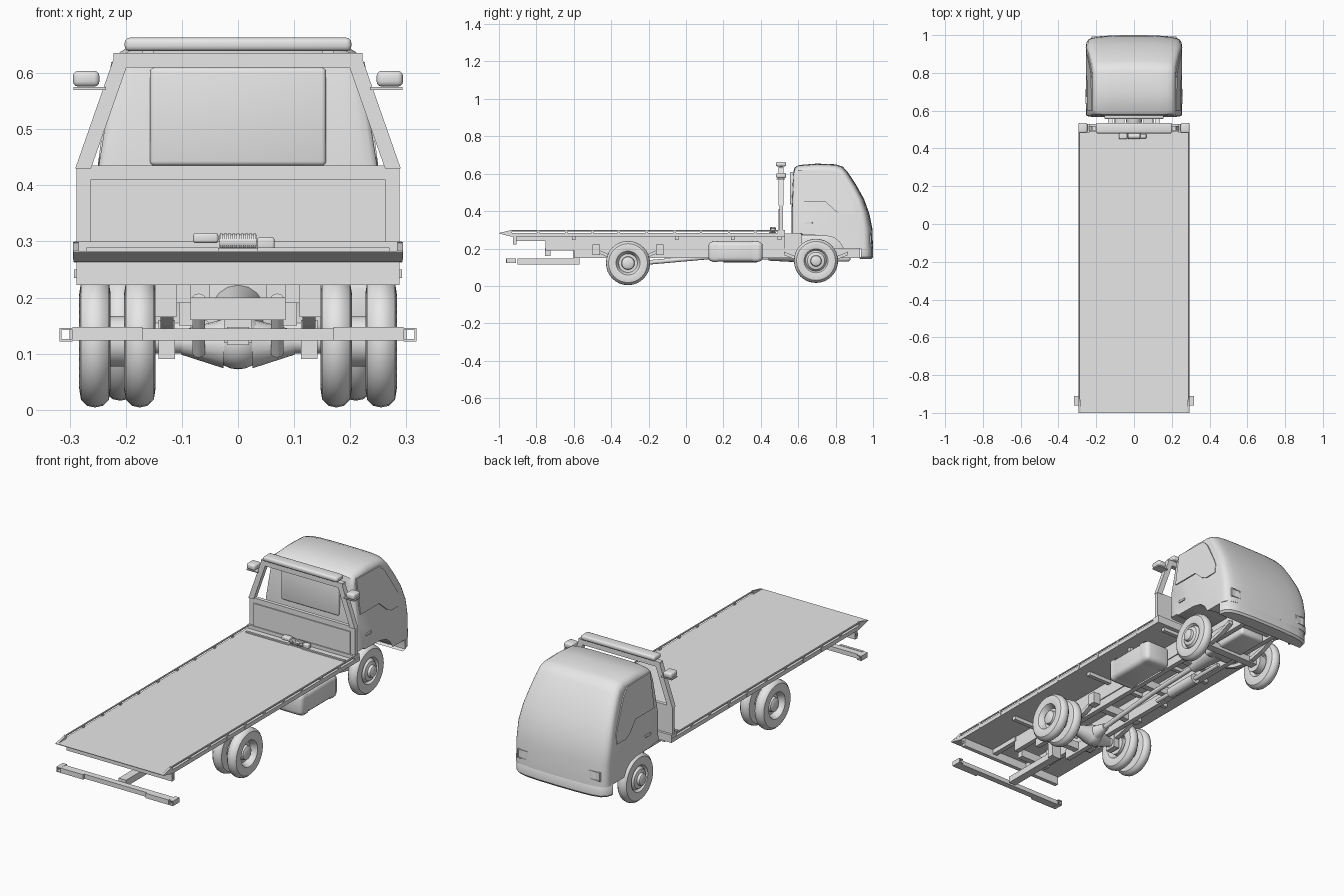
import bpy, bmesh, math
from mathutils import Vector

cube = bpy.data.objects.get("Cube")
if cube:
    bpy.data.objects.remove(cube, do_unlink=True)

grey = bpy.data.materials.new("plain grey")
grey.use_nodes = True
grey.diffuse_color = (0.8, 0.8, 0.8, 1)
grey.node_tree.nodes["Principled BSDF"].inputs["Base Color"].default_value = (0.8, 0.8, 0.8, 1)


def finish(name, bm, smooth=0):
    bmesh.ops.recalc_face_normals(bm, faces=bm.faces)
    me = bpy.data.meshes.new(name)
    bm.to_mesh(me)
    bm.free()
    ob = bpy.data.objects.new(name, me)
    bpy.context.collection.objects.link(ob)
    me.materials.append(grey)
    if smooth:
        bpy.ops.object.select_all(action='DESELECT')
        ob.select_set(True)
        bpy.context.view_layer.objects.active = ob
        bpy.ops.object.shade_smooth_by_angle(angle=math.radians(smooth))
    return ob


def box(name, x0, x1, y0, y1, z0, z1, bevel=0, seg=3):
    bm = bmesh.new()
    bmesh.ops.create_cube(bm, size=1)
    for v in bm.verts:
        v.co = ((x0 + x1) / 2 + v.co.x * (x1 - x0), (y0 + y1) / 2 + v.co.y * (y1 - y0),
                (z0 + z1) / 2 + v.co.z * (z1 - z0))
    if bevel:
        bmesh.ops.bevel(bm, geom=bm.edges[:], offset=bevel, segments=seg, profile=0.5, affect='EDGES')
    return finish(name, bm, 40 if bevel else 0)


def pair(name, x0, x1, *rest, **kw):
    for s, side in ((1, "left"), (-1, "right")):
        a, b = sorted((s * x0, s * x1))
        box(f"{side}_{name}", a, b, *rest, **kw)


def rod(name, a, b, r, n=16, r2=None):
    a, b = Vector(a), Vector(b)
    bm = bmesh.new()
    bmesh.ops.create_cone(bm, cap_ends=True, segments=n, radius1=r, radius2=r if r2 is None else r2,
                          depth=(b - a).length)
    q = (b - a).to_track_quat('Z', 'Y')
    for v in bm.verts:
        v.co = q @ v.co + (a + b) / 2
    return finish(name, bm, 40)


def loft(name, rings, smooth=0):
    """Closed skin through rings of equal point count, capped at both ends."""
    bm = bmesh.new()
    vs = [[bm.verts.new(p) for p in ring] for ring in rings]
    n = len(vs[0])
    for a, b in zip(vs, vs[1:]):
        for i in range(n):
            bm.faces.new((a[i], a[(i + 1) % n], b[(i + 1) % n], b[i]))
    bm.faces.new(vs[0])
    bm.faces.new(vs[-1])
    return finish(name, bm, smooth)


def lathe(name, profile, cx, cy, cz, side, n=32):
    """Spin (radius, outward offset) points about an axis along x."""
    bm = bmesh.new()
    vs = [bm.verts.new((cx + side * o, cy, cz + r)) for r, o in profile]
    es = [bm.edges.new(p) for p in zip(vs, vs[1:])]
    bmesh.ops.spin(bm, geom=vs + es, cent=(cx, cy, cz), axis=(1, 0, 0), angle=math.tau, steps=n)
    bmesh.ops.remove_doubles(bm, verts=bm.verts, dist=1e-5)
    return finish(name, bm, 35)


# Deck with a wedge-shaped tail
tail = [(-1, .283), (.53, .283), (.53, .263), (-.93, .263), (-1, .28)]
loft("deck", [[(x, y, z) for y, z in tail] for x in (-.293, .293)])
for s, side in ((1, "left"), (-1, "right")):
    rod(side + "_deck_rail", (s * .289, -.94, .295), (s * .289, .49, .295), .004, 8)
    loft(side + "_rail_tip", [[(s * x, -1, .283), (s * x, -.93, .283), (s * x, -.93, .299)] for x in (.283, .294)])
    for i, y in enumerate((.37, .23, .08, -.06, -.21, -.36, -.5, -.64, -.79)):
        box(f"{side}_rail_post_{i}", s * .29 - .004, s * .29 + .004, y - .006, y + .006, .268, .295)
pair("deck_ledge", .035, .27, .445, .455, .283, .289)

# Tail cross-member and underframe
box("tail_crossbeam", -.288, .288, -.925, -.905, .222, .263)
pair("crossbeam_lamp", .28, .292, -.92, -.91, .235, .25)
pair("tail_subframe", .09, .115, -.905, -.74, .24, .263)
pair("subframe", .085, .11, -.75, .53, .19, .263)
pair("chassis_rail", .08, .105, -.6, .93, .15, .2)
for i, y in enumerate((-.74, -.52, -.15, .15, .45, .6, .9)):
    box(f"chassis_crossmember_{i}", -.085, .085, y - .015, y + .015, .16, .2)
for i, y in enumerate((-.6, -.05, .25, .5)):
    box(f"deck_crossmember_{i}", -.24, .24, y - .01, y + .01, .245, .263)

# Wheel lift
box("lift_upright", -.025, .025, -.605, -.57, .12, .2)
box("lift_arm", -.02, .02, -.9, -.57, .115, .147)
box("lift_crossbar", -.3, .3, -.95, -.92, .123, .145)
pair("lift_pad", .17, .295, -.962, -.95, .123, .147)
pair("lift_end_top", .295, .318, -.96, -.91, .142, .146)
pair("lift_end_bottom", .295, .318, -.96, -.91, .122, .126)
pair("lift_end_plate", .315, .318, -.96, -.91, .126, .142)

# Wheels: tyre with shoulder, dished rim and hub
tyre = [(.062, -.026), (.085, -.028), (.104, -.025), (.115, -.014), (.118, 0), (.115, .014), (.104, .025),
        (.085, .028), (.064, .024), (.06, .018)]
dish = [(.054, .004), (.05, -.006), (.036, -.006), (.033, .012), (.022, .018), (0, .018)]
domed = [(.056, .012), (.046, .026), (.03, .03), (.027, .042), (.02, .046), (0, .046)]
back = [(0, -.012), (.05, -.012), (.058, -.02)]
for s, side in ((1, "left"), (-1, "right")):
    lathe(side + "_rear_outer_wheel", back + tyre + dish, s * .255, -.31, .122, s)
    lathe(side + "_rear_inner_wheel", back + tyre + dish, s * .175, -.31, .122, -s)
    lathe(side + "_front_wheel", back + tyre + domed, s * .21, .695, .134, s)
    rod(side + "_rear_drum", (s * .15, -.31, .122), (s * .25, -.31, .122), .045, 24)
    rod(side + "_front_drum", (s * .16, .695, .134), (s * .2, .695, .134), .045, 24)
    # Leaf springs, sagging at the axle
    for end, y0, zc in (("rear", -.31, .135), ("front", .695, .12)):
        ring = [[(s * x, y0 + t * .17, zc + .045 * t * t + h) for x, h in ((.115, 0), (.138, 0), (.138, .018), (.115, .018))]
                for t in (-1, -.6, -.2, .2, .6, 1)]
        loft(f"{side}_{end}_leaf_spring", ring)
    rod(side + "_shock_absorber", (s * .07, -.34, .1), (s * .07, -.42, .2), .011, 12)
pair("rear_spring_clamp", .112, .142, -.34, -.28, .09, .16)
pair("rear_spring_mount", .11, .148, -.5, -.46, .165, .222)
pair("front_spring_mount", .11, .148, -.16, -.12, .165, .222)

# Axles and drive line
rod("rear_axle", (-.2, -.31, .122), (.2, -.31, .122), .022)
bm = bmesh.new()
bmesh.ops.create_uvsphere(bm, u_segments=20, v_segments=12, radius=.05)
for v in bm.verts:
    v.co += Vector((0, -.31, .122))
finish("differential", bm, 60)
for s, side in ((1, "left"), (-1, "right")):
    rod(side + "_axle_cone", (s * .025, -.31, .118), (s * .1, -.31, .12), .044, 16, .022)
rod("pinion_housing", (0, -.28, .122), (0, -.21, .124), .035, 16, .018)
rod("rear_driveshaft", (0, -.22, .124), (0, .13, .155), .012)
rod("front_driveshaft", (0, .13, .155), (0, .46, .165), .012)
rod("gearbox", (0, .44, .165), (0, .62, .175), .03, 16, .05)
box("engine", -.07, .07, .6, .88, .13, .27, bevel=.015)
box("front_axle", -.19, .19, .675, .715, .115, .145)
rod("exhaust_pipe", (-.06, .55, .15), (-.06, .1, .15), .01, 12)
rod("exhaust_muffler", (-.06, .2, .15), (-.06, .38, .15), .025)

# Fuel tank with straps
box("fuel_tank", .12, .262, .12, .41, .13, .237, bevel=.022)
for i, y in enumerate((.155, .37)):
    box(f"tank_strap_{i}", .117, .265, y - .008, y + .008, .127, .24, bevel=.022)
pair("tank_bracket", .1, .13, .2, .33, .19, .22)

# Cab: side outline carried across, rounded at the sides and narrowing upwards
outline = [(.565, .28), (.565, .42), (.572, .6), (.58, .632), (.6, .646), (.7, .654), (.8, .65), (.835, .638),
           (.86, .61), (.905, .54), (.945, .465), (.972, .39), (.988, .31), (.992, .2), (.93, .2), (.86, .2),
           (.835, .235), (.8, .258), (.74, .27), (.62, .272), (.61, .28)]


def cab_width(z):
    return .253 - max(0, z - .4) * .13


def cab_ring(t, inset):
    ring = []
    for y, z in outline:
        top = max(0, (z - .45) / .2)
        nz = z - inset * top
        ny = y - inset * max(0, (y - .75) / .24) + inset * .3 * max(0, (.7 - y) / .14)
        ny += .008 * (1 - t * t) * max(0, (y - .75) / .24)
        ring.append((t * cab_width(z), ny, nz))
    return ring


half = [(0, 0), (.3, 0), (.6, .001), (.8, .004), (.9, .009), (.96, .017), (.99, .028), (1, .04)]
steps = [(-t, i) for t, i in half[:0:-1]] + half
loft("cab", [cab_ring(t, i) for t, i in steps], 40)

# Door windows, door handles and headlamps
glass = [(.6, .62), (.78, .615), (.815, .58), (.88, .47), (.9, .43), (.9, .385), (.83, .385), (.8, .4), (.745, .45), (.6, .45)]
for s, side in ((1, "left"), (-1, "right")):
    loft(side + "_door_window", [[(s * (cab_width(z) + d), y, z) for y, z in glass] for d in (-.004, .0015)])
    box(side + "_door_handle", s * .253 - .004, s * .253 + .004, .635, .675, .333, .345, bevel=.002)
    # Headlamp surround of four bars around two lamps
    for i, (x0, x1, z0, z1) in enumerate(((.125, .225, .228, .232), (.125, .225, .268, .272),
                                          (.125, .129, .232, .268), (.172, .177, .232, .268), (.221, .225, .232, .268))):
        a, b = sorted((s * x0, s * x1))
        box(f"{side}_headlamp_trim_{i}", a, b, .975, .993, z0, z1)
    a, b = sorted((s * .129, s * .221))
    box(side + "_headlamp", a, b, .975, .989, .232, .268)
box("rear_window", -.157, .157, .556, .59, .435, .61, bevel=.008)

# Front bumper wrapping round the corners
half_bumper = [(0, 1.0), (.1, .999), (.18, .994), (.225, .984), (.247, .965), (.256, .935)]
plan = [(-x, y) for x, y in half_bumper[:0:-1]] + half_bumper
loft("front_bumper", [[(x * k, y - d, z) for x, y in plan] for z, k, d in
                      ((.145, .97, .008), (.155, 1, 0), (.2, 1, 0), (.21, .98, .006))], 35)
pair("cab_mount", .05, .1, .53, .62, .2, .28)

# Headboard: solid lower panel and slanted frame above
box("headboard_panel", -.288, .288, .5, .518, .283, .435)
box("headboard_inset", -.263, .263, .495, .501, .3, .41)
box("headboard_base", -.292, .292, .49, .53, .262, .3)
box("headboard_top_bar", -.222, .222, .495, .52, .61, .636)
for s, side in ((1, "left"), (-1, "right")):
    leg = [(.29, .43), (.218, .636), (.196, .618), (.262, .43)]
    loft(side + "_headboard_leg", [[(s * x, y, z) for x, z in leg] for y in (.495, .52)])
pair("work_lamp_bracket", .235, .293, .485, .53, .57, .575)
pair("work_lamp", .247, .294, .482, .535, .576, .604, bevel=.009)
box("light_bar", -.202, .202, .48, .535, .639, .663, bevel=.009)
pair("light_bar_foot", .15, .17, .5, .515, .63, .642)

# Winch
rod("winch_drum", (-.033, .465, .299), (.033, .465, .299), .013, 20)
for i in range(9):
    x = -.03 + i * .0075
    rod(f"winch_cable_turn_{i}", (x - .0025, .465, .299), (x + .0025, .465, .299), .0155, 16)
box("winch_motor", -.08, -.035, .45, .48, .297, .315, bevel=.005)
box("winch_gearbox", .034, .065, .453, .477, .286, .307, bevel=.004)
box("winch_base", -.05, .045, .45, .48, .282, .288)
